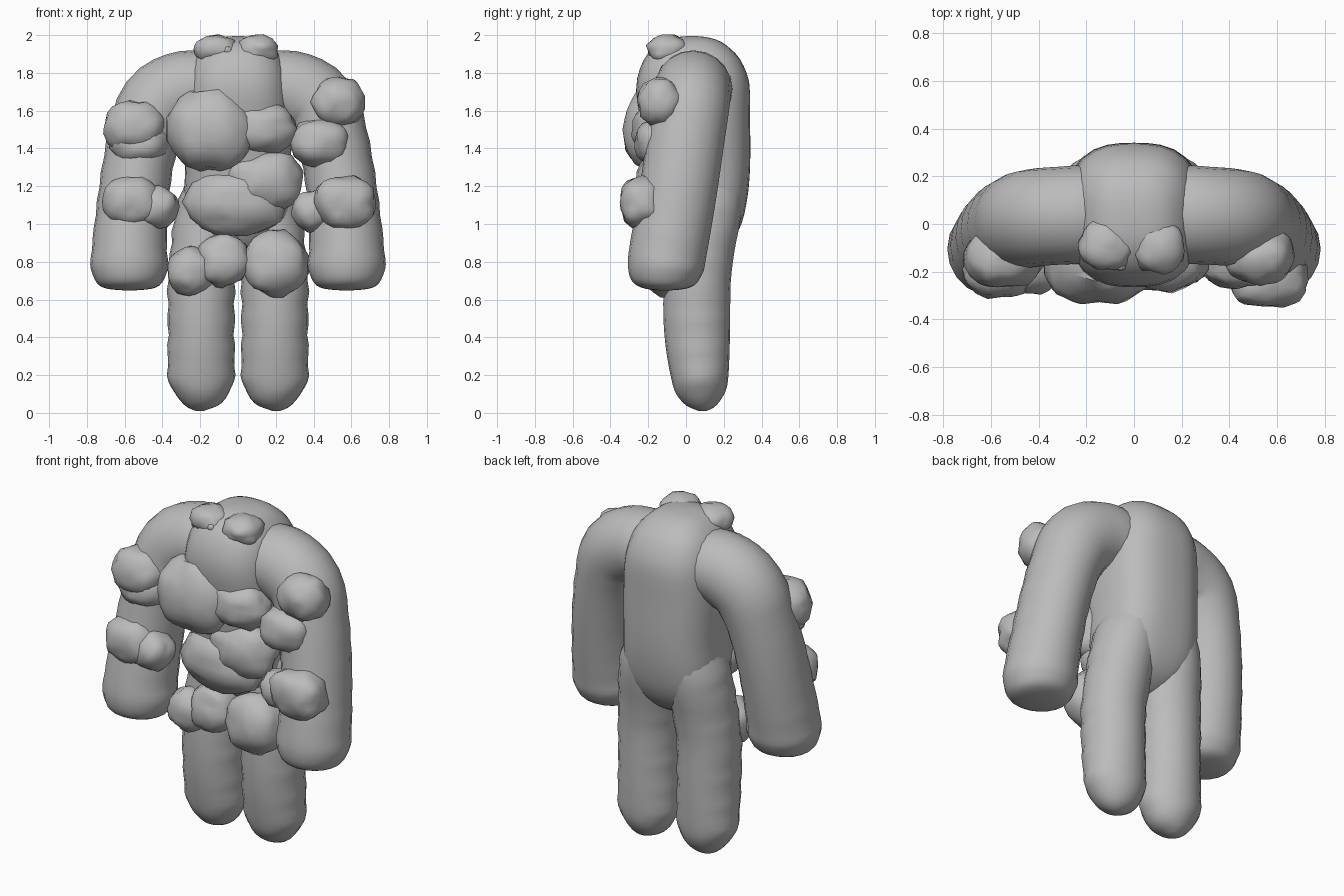
import bpy
import bmesh
import math
from mathutils import Vector, noise

cube = bpy.data.objects.get("Cube")
if cube:
    bpy.data.objects.remove(cube, do_unlink=True)

# One plain stone colour for the whole figure
stone = bpy.data.materials.new("grey_stone")
stone.use_nodes = True
grey = (0.5, 0.5, 0.5, 1)
stone.diffuse_color = grey
bsdf = next(n for n in stone.node_tree.nodes if n.type == "BSDF_PRINCIPLED")
bsdf.inputs["Base Color"].default_value = grey
bsdf.inputs["Roughness"].default_value = 0.8


def finish(name, bm, angle):
    """Turn a bmesh into a smooth shaded stone object."""
    bmesh.ops.recalc_face_normals(bm, faces=bm.faces)
    mesh = bpy.data.meshes.new(name)
    bm.to_mesh(mesh)
    bm.free()
    mesh.materials.append(stone)
    obj = bpy.data.objects.new(name, mesh)
    bpy.context.collection.objects.link(obj)
    bpy.ops.object.select_all(action="DESELECT")
    obj.select_set(True)
    bpy.context.view_layer.objects.active = obj
    bpy.ops.object.shade_smooth_by_angle(angle=math.radians(angle))


def spline(points, steps):
    """Catmull-Rom interpolation of points with any number of values."""
    out = []
    last = len(points) - 1
    for i in range(last):
        a, b, c, d = (points[max(0, min(last, k))] for k in range(i - 1, i + 3))
        for s in range(steps):
            t = s / steps
            out.append([
                q + t / 2 * (r - p + t * (2 * p - 5 * q + 4 * r - w + t * (3 * (q - r) + w - p)))
                for p, q, r, w in zip(a, b, c, d)])
    out.append(list(points[-1]))
    return out


def limb(name, stations, side=1, ripple=0.0, steps=3, sides=20, power=2.0):
    """Loft superellipses along a path; station = x, y, z, depth radius, width radius."""
    rows = spline(stations, steps)
    centres = [Vector((side * r[0], r[1], r[2])) for r in rows]
    bm = bmesh.new()
    rings = []
    for i, row in enumerate(rows):
        tangent = (centres[min(i + 1, len(rows) - 1)] - centres[max(i - 1, 0)]).normalized()
        depth = Vector((0, 1, 0))
        depth = (depth - tangent * depth.dot(tangent)).normalized()
        width = tangent.cross(depth)
        wave = 1 + ripple * math.cos(row[2] * math.tau / 0.15 - 1.8)
        ring = []
        for k in range(sides):
            c, s = math.cos(math.tau * k / sides), math.sin(math.tau * k / sides)
            swell = (abs(c) ** power + abs(s) ** power) ** (-1 / power)
            ring.append(bm.verts.new(
                centres[i] + swell * (depth * c * row[3] + width * s * row[4] * wave)))
        rings.append(ring)
    for low, high in zip(rings, rings[1:]):
        for k in range(sides):
            n = (k + 1) % sides
            bm.faces.new((low[k], low[n], high[n], high[k]))
    bm.faces.new(rings[0])
    bm.faces.new(rings[-1])
    finish(name, bm, 60)


def rock(name, centre, radii, seed):
    """A lumpy boulder with a few broad facets."""
    bm = bmesh.new()
    bmesh.ops.create_icosphere(bm, subdivisions=3, radius=1)
    shift = Vector((seed * 3.7, seed * 1.9, seed * 5.3))
    for v in bm.verts:
        d = v.co.normalized()
        block = sum(abs(c) ** 3 for c in d) ** (-1 / 3)
        size = 0.68 + 0.32 * block + 0.14 * noise.noise(d * 1.6 + shift)
        size += 0.09 * noise.noise(d * 3.5 + shift)
        v.co = [c + r * size * x for c, r, x in zip(centre, radii, d)]
    finish(name, bm, 50)


# Torso, a broad rounded barrel ending above the crotch
limb("torso", [
    (0, 0.08, 0.81, 0.02, 0.02),
    (0, 0.08, 0.83, 0.07, 0.07),
    (0, 0.08, 0.89, 0.15, 0.18),
    (0, 0.08, 1.0, 0.215, 0.265),
    (0, 0.075, 1.13, 0.25, 0.285),
    (0, 0.07, 1.3, 0.27, 0.28),
    (0, 0.055, 1.52, 0.285, 0.285),
    (0, 0.035, 1.73, 0.3, 0.275),
    (0, 0.03, 1.87, 0.255, 0.235),
    (0, 0.03, 1.95, 0.18, 0.17),
    (0, 0.03, 1.985, 0.1, 0.1),
    (0, 0.03, 1.995, 0.02, 0.02)], sides=32, power=2.7)

# Legs and arms, mirrored
leg_path = [
    (0.2, 0.085, 0.01, 0.02, 0.02),
    (0.2, 0.085, 0.04, 0.08, 0.085),
    (0.195, 0.08, 0.11, 0.132, 0.15),
    (0.195, 0.073, 0.2, 0.153, 0.177),
    (0.195, 0.062, 0.36, 0.17, 0.176),
    (0.195, 0.057, 0.52, 0.177, 0.176),
    (0.193, 0.06, 0.7, 0.177, 0.178),
    (0.175, 0.078, 0.88, 0.18, 0.18),
    (0.155, 0.1, 1.05, 0.19, 0.175),
    (0.13, 0.11, 1.2, 0.18, 0.15),
    (0.11, 0.11, 1.35, 0.1, 0.1)]
arm_path = [
    (0.1, 0.04, 1.7, 0.18, 0.18),
    (0.2, 0.04, 1.715, 0.205, 0.2),
    (0.31, 0.035, 1.7, 0.205, 0.207),
    (0.43, 0.025, 1.625, 0.205, 0.208),
    (0.497, 0, 1.46, 0.205, 0.19),
    (0.54, -0.03, 1.25, 0.205, 0.186),
    (0.565, -0.065, 1.03, 0.205, 0.19),
    (0.575, -0.095, 0.86, 0.205, 0.2),
    (0.575, -0.108, 0.76, 0.2, 0.203),
    (0.575, -0.108, 0.69, 0.17, 0.175),
    (0.575, -0.108, 0.658, 0.11, 0.12),
    (0.575, -0.108, 0.648, 0.02, 0.02)]
for label, side in (("left", 1), ("right", -1)):
    limb(label + "_leg", leg_path, side, ripple=0.03)
    limb(label + "_arm", arm_path, side, ripple=0.014)

# Boulders on the front: name, centre, radii
boulders = [
    ("right_chest_rock", (-0.145, -0.155, 1.5), (0.23, 0.18, 0.22)),
    ("left_chest_rock", (0.13, -0.15, 1.51), (0.18, 0.13, 0.135)),
    ("lower_belly_rock", (-0.01, -0.11, 1.115), (0.26, 0.15, 0.18)),
    ("upper_belly_rock", (0.14, -0.13, 1.23), (0.2, 0.13, 0.165)),
    ("right_hip_rock", (-0.25, -0.09, 0.75), (0.125, 0.115, 0.125)),
    ("middle_hip_rock", (-0.08, -0.1, 0.81), (0.14, 0.12, 0.14)),
    ("left_hip_rock", (0.2, -0.1, 0.79), (0.17, 0.14, 0.17)),
    ("right_collar_rock", (-0.115, -0.09, 1.925), (0.115, 0.105, 0.075)),
    ("left_collar_rock", (0.105, -0.1, 1.925), (0.11, 0.105, 0.075)),
    ("collar_pebble", (-0.055, -0.175, 1.92), (0.02, 0.02, 0.02)),
    ("right_upper_arm_rock", (-0.55, -0.14, 1.515), (0.165, 0.13, 0.14)),
    ("right_elbow_rock", (-0.52, -0.13, 1.43), (0.155, 0.12, 0.11)),
    ("right_forearm_rock", (-0.56, -0.19, 1.12), (0.16, 0.12, 0.14)),
    ("right_wrist_rock", (-0.43, -0.18, 1.09), (0.115, 0.11, 0.11)),
    ("left_upper_arm_rock", (0.53, -0.135, 1.645), (0.14, 0.12, 0.13)),
    ("left_elbow_rock", (0.435, -0.14, 1.43), (0.155, 0.13, 0.135)),
    ("left_forearm_rock", (0.57, -0.235, 1.115), (0.165, 0.115, 0.14)),
    ("left_wrist_rock", (0.4, -0.15, 1.07), (0.115, 0.11, 0.11)),
]
for number, (name, centre, radii) in enumerate(boulders, 1):
    rock(name, centre, radii, number)
